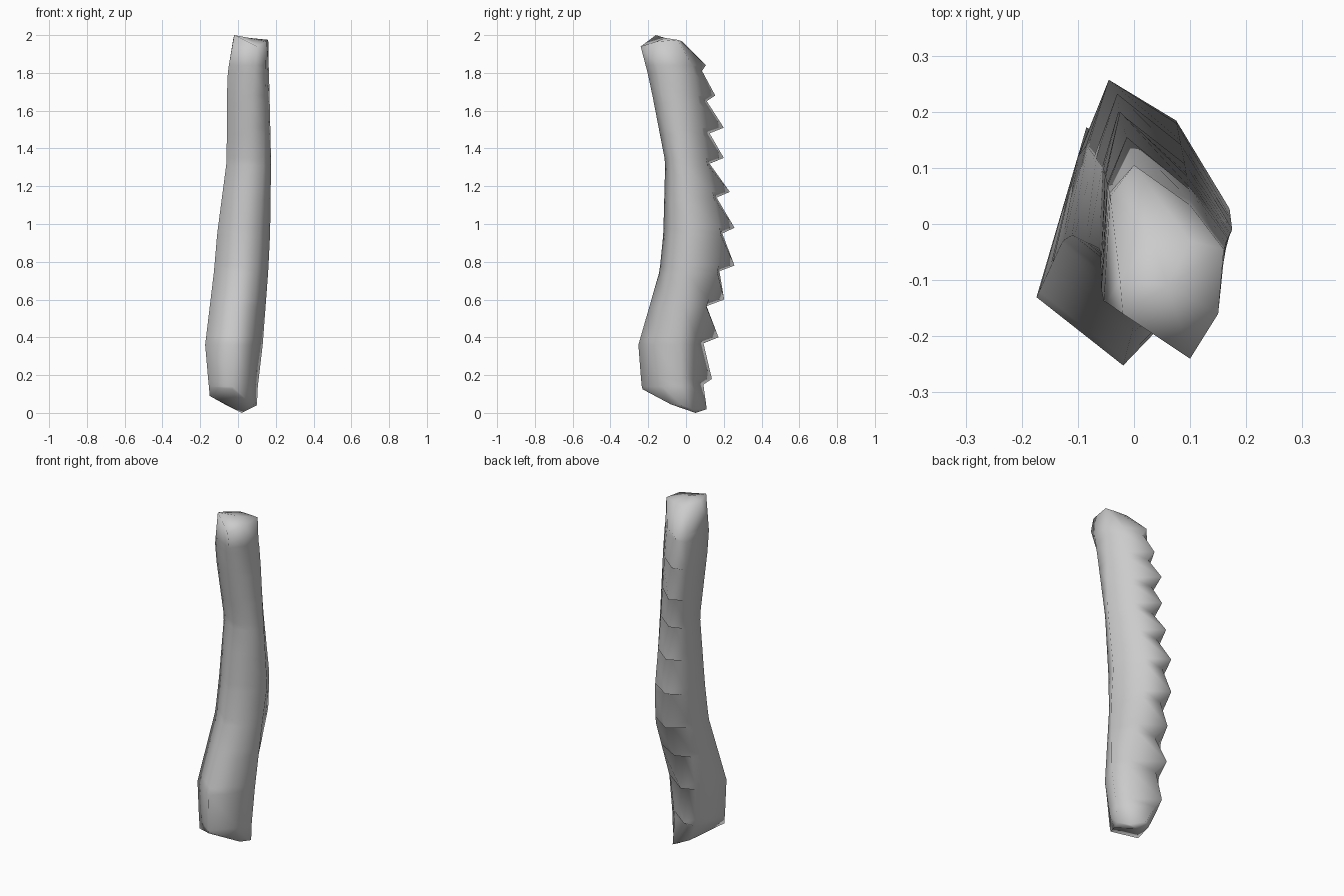
import bpy, bmesh

cube = bpy.data.objects.get("Cube")
if cube:
    bpy.data.objects.remove(cube, do_unlink=True)

grey = bpy.data.materials.new("plain_grey")
grey.use_nodes = True
colour = (0.6, 0.6, 0.6, 1)
grey.diffuse_color = colour
grey.node_tree.nodes["Principled BSDF"].inputs["Base Color"].default_value = colour

# Body by height: front left, front right, front side, side, back right, back left
stations = [
    (.1, [(-.15, -.145), (-.03, -.23), (.06, -.12), (.1, -.02), (.05, .03), (-.1, .06)]),
    (.35, [(-.175, -.133), (-.02, -.255), (.07, -.16), (.13, -.03), (.07, .04), (-.115, .07)]),
    (.75, [(-.127, -.03), (.01, -.14), (.1, -.09), (.16, 0), (.08, .17), (-.1, .12)]),
    (.95, [(-.11, -.02), (.02, -.12), (.115, -.075), (.17, .03), (.075, .185), (-.085, .14)]),
    (1.33, [(-.06, -.045), (.05, -.11), (.135, -.08), (.175, -.01), (.09, .11), (-.055, .1)]),
    (1.77, [(-.058, -.135), (.08, -.195), (.145, -.14), (.165, -.03), (.1, .05), (-.045, .06)]),
    (1.9, [(-.04, -.145), (.1, -.23), (.15, -.16), (.16, -.05), (.1, .02), (-.04, .04)]),
]
# Tooth tips from the top down, each with the depth of the notch below it
tips = [(0, .105, 1.84, .02), (-.013, .155, 1.68, .045), (-.025, .2, 1.51, .075),
        (-.028, .2, 1.35, .075), (-.03, .232, 1.17, .07), (-.045, .257, .98, .065),
        (-.045, .257, .78, .08), (-.065, .202, .6, .095), (-.085, .172, .4, .08),
        (-.08, .137, .18, .045)]


def section(z):
    """Body corners at a height, blended between neighbouring stations."""
    z = min(max(z, stations[0][0]), stations[-1][0])
    for (za, a), (zb, b) in zip(stations, stations[1:]):
        if z <= zb:
            t = (z - za) / (zb - za)
            return [tuple(p + (q - p) * t for p, q in zip(u, v)) for u, v in zip(a, b)]


def ring(z, ridge):
    corners = [(x, y, z) for x, y in section(z)]
    corners.insert(5, ridge)
    return corners


# Each tooth is a tip ring with a notch ring just below it
rings = [[(-.02, -.16, 2), (.1, -.24, 1.94), (.15, -.16, 1.965), (.16, -.045, 1.975),
          (.1, -.03, 1.97), (.03, -.02, 1.965), (-.025, -.1, 1.98)]]
for x, y, z, depth in tips:
    rings.append(ring(z, (x, y, z)))
    rings.append(ring(z - .04, (x + .01, y - depth, z - .03)))
rings.append([(-.15, -.145, .09), (-.03, -.23, .125), (.07, -.08, .045), (.1, -.02, .04),
              (.06, .03, .02), (.01, .11, .02), (-.06, .05, .04)])

bm = bmesh.new()
loops = [[bm.verts.new(p) for p in r] for r in rings]
for upper, lower in zip(loops, loops[1:]):
    for i in range(len(upper)):
        j = (i + 1) % len(upper)
        bm.faces.new((upper[i], lower[i], lower[j], upper[j]))


def close(loop, point):
    pole = bm.verts.new(point)
    for a, b in zip(loop, loop[1:] + loop[:1]):
        bm.faces.new((a, b, pole))


# Rounded ends
close(loops[0], (.06, -.11, 1.985))
close(loops[-1], (.02, .05, 0))
bmesh.ops.recalc_face_normals(bm, faces=bm.faces)
for face in bm.faces:
    face.smooth = True

mesh = bpy.data.meshes.new("serrated_handle")
bm.to_mesh(mesh)
bm.free()
mesh.materials.append(grey)
handle = bpy.data.objects.new("serrated_handle", mesh)
bpy.context.collection.objects.link(handle)
